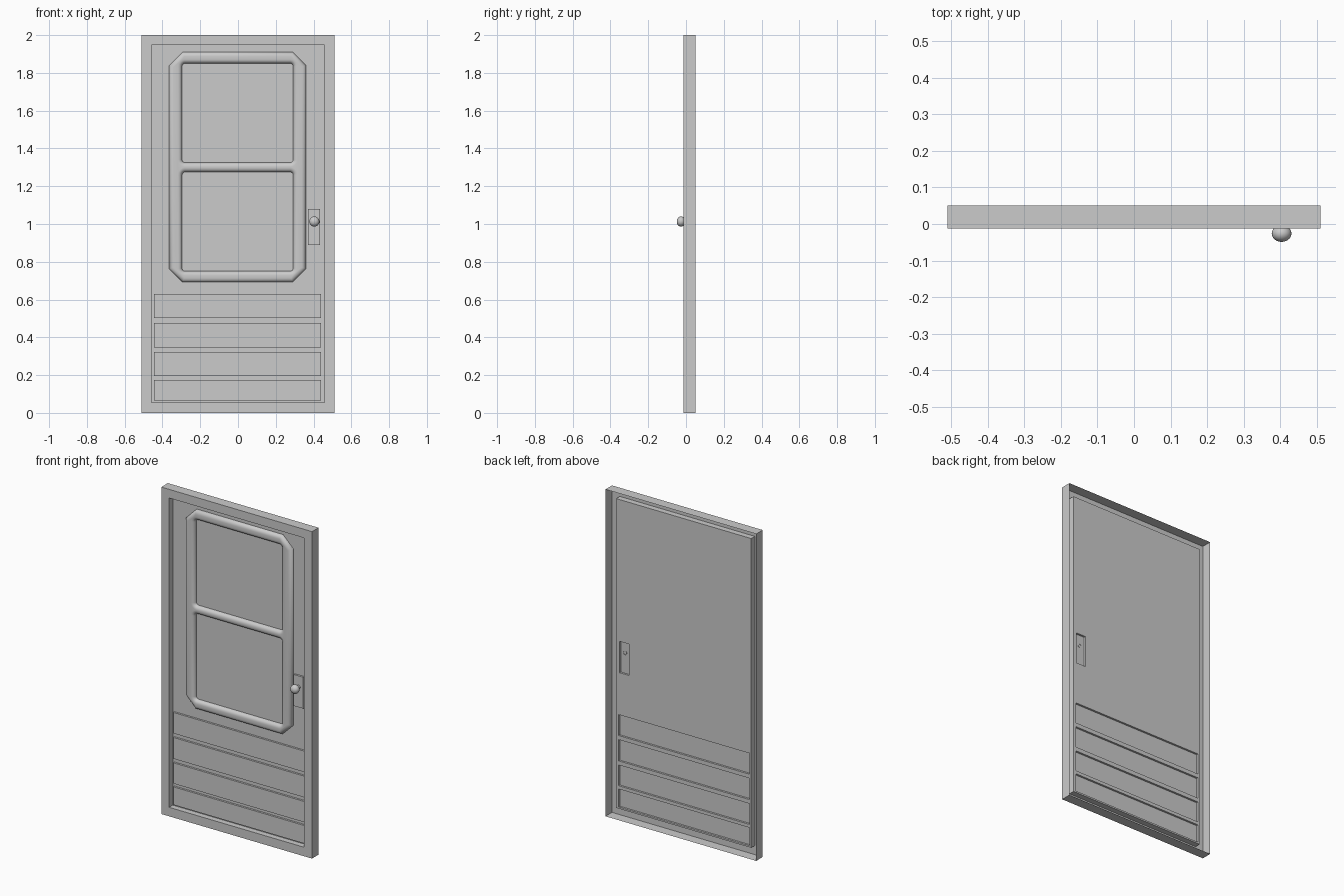
import bpy, bmesh, math
from mathutils import Vector

if "Cube" in bpy.data.objects:
    bpy.data.objects.remove(bpy.data.objects["Cube"])

FRONT, BACK, SHEET = -0.013, 0.050, 0.022   # y of frame face, frame rear edge, door sheet
W, H = 0.51, 2.0                            # outer half width and height
IW, Z0, Z1 = 0.457, 0.055, 1.947            # frame opening


def finish(name, bm, smooth=False):
    mesh = bpy.data.meshes.new(name)
    bm.to_mesh(mesh)
    bm.free()
    ob = bpy.data.objects.new(name, mesh)
    bpy.context.collection.objects.link(ob)
    if smooth:
        bpy.ops.object.select_all(action='DESELECT')
        ob.select_set(True)
        bpy.context.view_layer.objects.active = ob
        bpy.ops.object.shade_smooth_by_angle(angle=math.radians(40))
    return ob


def ring(bm, hw, z0, z1, y):
    return [bm.verts.new((x, y, z)) for x, z in
            ((-hw, z0), (hw, z0), (hw, z1), (-hw, z1))]


# Frame: pressed shell, open at the rear
bm = bmesh.new()
rings = [ring(bm, W, 0, H, BACK), ring(bm, W, 0, H, FRONT),
         ring(bm, IW, Z0, Z1, FRONT), ring(bm, IW, Z0, Z1, SHEET)]
for a, b in zip(rings, rings[1:]):
    for i in range(4):
        j = (i + 1) % 4
        bm.faces.new((a[i], a[j], b[j], b[i]))
finish("door_frame", bm)

# Door sheet with slats and lock plate pressed forward
panels = [(-0.445, 0.44, 0.065, 0.175), (-0.445, 0.44, 0.195, 0.322),
          (-0.445, 0.44, 0.347, 0.477), (-0.445, 0.44, 0.502, 0.63),
          (0.37, 0.434, 0.888, 1.08)]
xs = sorted({-IW, IW} | {v for p in panels for v in p[:2]})
zs = sorted({Z0, Z1} | {v for p in panels for v in p[2:]})
bm = bmesh.new()
grid = [[bm.verts.new((x, SHEET, z)) for x in xs] for z in zs]
for k in range(len(zs) - 1):
    for i in range(len(xs) - 1):
        bm.faces.new((grid[k][i], grid[k][i + 1], grid[k + 1][i + 1], grid[k + 1][i]))
for x0, x1, z0, z1 in panels:
    region = []
    for f in bm.faces:
        c = f.calc_center_median()
        if x0 < c.x < x1 and z0 < c.z < z1 and abs(c.y - SHEET) < 1e-5:
            region.append(f)
    ext = bmesh.ops.extrude_face_region(bm, geom=region)["geom"]
    old = [f for f in region if f.is_valid]
    if old:
        bmesh.ops.delete(bm, geom=old, context='FACES_ONLY')
    bmesh.ops.translate(bm, vec=(0, -0.012, 0),
                        verts=[v for v in ext if isinstance(v, bmesh.types.BMVert)])
finish("door_panel", bm)


# Window moulding: octagonal outline with two rounded openings, rounded edges
def chamfered(x0, x1, z0, z1, c):
    return [(x0 + c, z0), (x1 - c, z0), (x1, z0 + c), (x1, z1 - c),
            (x1 - c, z1), (x0 + c, z1), (x0, z1 - c), (x0, z0 + c)]


def rounded(x0, x1, z0, z1, r, n=4):
    pts = []
    for k, (cx, cz) in enumerate(((x1 - r, z1 - r), (x0 + r, z1 - r),
                                  (x0 + r, z0 + r), (x1 - r, z0 + r))):
        for i in range(n + 1):
            a = math.pi / 2 * (k + i / n)
            pts.append((cx + r * math.cos(a), cz + r * math.sin(a)))
    return pts


R = 0.022
curve = bpy.data.curves.new("moulding_outline", 'CURVE')
curve.dimensions = '2D'
curve.fill_mode = 'BOTH'
curve.bevel_depth = R
curve.bevel_resolution = 4
curve.offset = -R
for pts in (chamfered(-0.364, 0.36, 0.692, 1.91, 0.07),
            rounded(-0.296, 0.292, 1.325, 1.85, 0.016),
            rounded(-0.296, 0.292, 0.75, 1.275, 0.016)):
    sp = curve.splines.new('POLY')
    sp.points.add(len(pts) - 1)
    for p, (x, z) in zip(sp.points, pts):
        p.co = (x, z, 0, 1)
    sp.use_cyclic_u = True
tmp = bpy.data.objects.new("moulding_outline", curve)
bpy.context.collection.objects.link(tmp)
dg = bpy.context.evaluated_depsgraph_get()
mesh = bpy.data.meshes.new_from_object(tmp.evaluated_get(dg))
bm = bmesh.new()
bm.from_mesh(mesh)
bpy.data.objects.remove(tmp)
bmesh.ops.remove_doubles(bm, verts=bm.verts, dist=1e-5)
# keep only the front half of the rounded section
bmesh.ops.bisect_plane(bm, geom=bm.verts[:] + bm.edges[:] + bm.faces[:], dist=1e-6,
                       plane_co=(0, 0, 0), plane_no=(0, 0, 1), clear_inner=True)
moulding = finish("window_moulding", bm, True)
moulding.rotation_euler.x = math.pi / 2
moulding.location.y = SHEET

# Knob: lathed stem and flattened ball
bm = bmesh.new()
profile = [(0.011, 0.012), (0.011, -0.006)]
for i in range(1, 13):
    a = math.radians(25 + 155 * i / 12)
    profile.append((max(0.027 * math.sin(a), 0), -0.026 + 0.023 * math.cos(a)))
verts = [bm.verts.new((r, y, 0)) for r, y in profile]
edges = [bm.edges.new(e) for e in zip(verts, verts[1:])]
bmesh.ops.spin(bm, geom=verts + edges, cent=(0, 0, 0), axis=(0, 1, 0),
               angle=math.tau, steps=24)
bmesh.ops.remove_doubles(bm, verts=bm.verts, dist=1e-5)
bmesh.ops.recalc_face_normals(bm, faces=bm.faces)
knob = finish("door_knob", bm, True)
knob.location = Vector((0.404, 0, 1.013))
